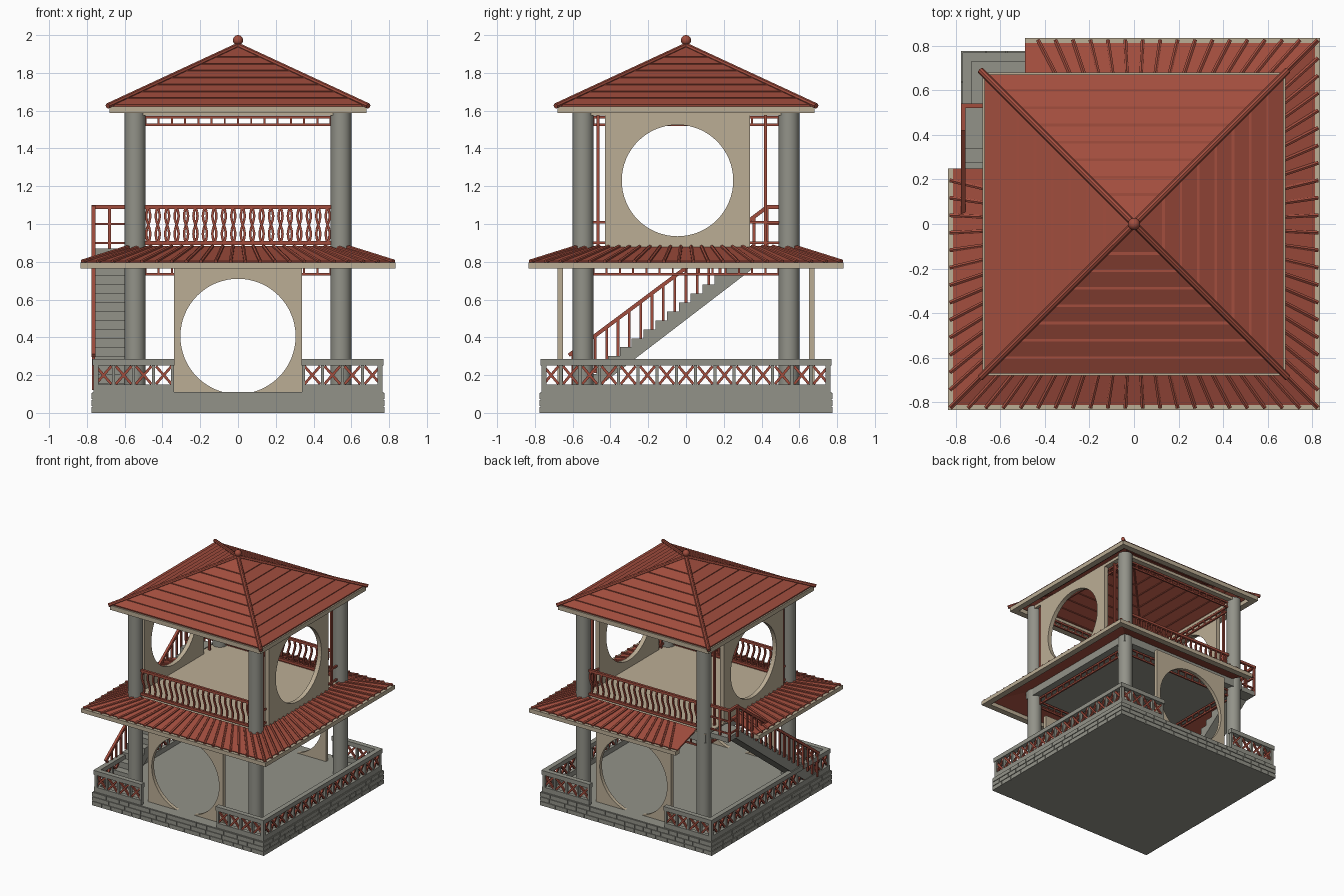
import bpy, bmesh, math, random
from mathutils import Vector, Matrix

if "Cube" in bpy.data.objects:
    bpy.data.objects.remove(bpy.data.objects["Cube"])

random.seed(4)


def material(name, rgb):
    m = bpy.data.materials.new(name)
    m.diffuse_color = (*rgb, 1)
    m.use_nodes = True
    m.node_tree.nodes["Principled BSDF"].inputs["Base Color"].default_value = m.diffuse_color
    return m


RED = material("red_timber", (0.36, 0.075, 0.048))
GREY = material("grey_stone", (0.29, 0.29, 0.25))
TAN = material("tan_plaster", (0.50, 0.42, 0.30))


def turn(k, u, d, z):
    """Point on side k (0 front, 1 right, 2 back, 3 left): u along it, d outwards."""
    return Vector([(u, -d, z), (d, u, z), (-u, d, z), (-d, -u, z)][k])


class Part:
    def __init__(self, name, mat):
        self.name, self.mat, self.bm = name, mat, bmesh.new()

    def box(self, a, b):
        a, b = Vector(a), Vector(b)
        size = [abs(c) for c in b - a]
        bmesh.ops.create_cube(self.bm, size=1, matrix=Matrix.Translation((a + b) / 2)
                              @ Matrix.Diagonal((*size, 1)))

    def side_box(self, k, u, d, z):
        self.box(turn(k, u[0], d[0], z[0]), turn(k, u[1], d[1], z[1]))

    def bar(self, p, q, w, sides=0):
        p, q = Vector(p), Vector(q)
        m = Matrix.Translation((p + q) / 2) @ (q - p).to_track_quat('Z', 'Y').to_matrix().to_4x4()
        length = (q - p).length
        if sides:
            bmesh.ops.create_cone(self.bm, cap_ends=True, segments=sides, radius1=w / 2,
                                  radius2=w / 2, depth=length, matrix=m)
        else:
            bmesh.ops.create_cube(self.bm, size=1, matrix=m @ Matrix.Diagonal((w, w, length, 1)))

    def face(self, pts):
        return self.bm.faces.new([self.bm.verts.new(p) for p in pts])

    def finish(self, smooth=False):
        bmesh.ops.recalc_face_normals(self.bm, faces=self.bm.faces)
        me = bpy.data.meshes.new(self.name)
        self.bm.to_mesh(me)
        self.bm.free()
        me.materials.append(self.mat)
        ob = bpy.data.objects.new(self.name, me)
        bpy.context.collection.objects.link(ob)
        if smooth:
            bpy.ops.object.select_all(action='DESELECT')
            ob.select_set(True)
            bpy.context.view_layer.objects.active = ob
            bpy.ops.object.shade_smooth_by_angle()
        return ob


# Stone base with irregular bricks
base = Part("stone_base", GREY)
base.box((-0.77, -0.77, 0), (0.77, 0.77, 0.11))
for k in range(4):
    for row in range(3):
        u = -0.776
        while u < 0.77:
            end = min(u + random.uniform(0.07, 0.16), 0.776)
            if end > 0.72:
                end = 0.776
            base.side_box(k, (u, end - 0.005), (0.76, 0.776), (row * 0.037, row * 0.037 + 0.032))
            u = end
base.finish()

# Columns
cols = Part("columns", GREY)
for x in (-0.545, 0.545):
    for y in (-0.545, 0.545):
        cols.bar((x, y, 0.11), (x, y, 1.6), 0.11, 24)
cols.finish(True)

# Low parapet with red crosses, open at the front and back panels
parapet, crosses = Part("parapet", GREY), Part("parapet_crosses", RED)
for k in range(4):
    for a, b, n in ([(-0.765, -0.34, 4), (0.34, 0.765, 4)] if k % 2 == 0 else [(-0.765, 0.765, 15)]):
        parapet.side_box(k, (a, b), (0.735, 0.765), (0.11, 0.15))
        parapet.side_box(k, (a - 0.005, b + 0.005), (0.73, 0.77), (0.25, 0.285))
        w = (b - a) / n
        for i in range(n + 1):
            u = min(max(a + i * w, a + 0.008), b - 0.008)
            parapet.side_box(k, (u - 0.008, u + 0.008), (0.738, 0.762), (0.15, 0.25))
        for i in range(n):
            l, r = a + i * w + 0.012, a + (i + 1) * w - 0.012
            crosses.bar(turn(k, l, 0.75, 0.153), turn(k, r, 0.75, 0.247), 0.014)
            crosses.bar(turn(k, r, 0.75, 0.153), turn(k, l, 0.75, 0.247), 0.014)
parapet.finish()
crosses.finish()


# Plaster panels with round openings
def moon_panel(name, k, u, d, z, cu, cz, r):
    p = Part(name, TAN)
    p.side_box(k, u, d, z)
    ob = p.finish()
    c = Part(name + "_cutter", TAN)
    c.bar(turn(k, cu, d[0] - 0.1, cz), turn(k, cu, d[1] + 0.1, cz), 2 * r, 64)
    cut = c.finish()
    cut.hide_render = True
    cut.hide_set(True)
    mod = ob.modifiers.new("round_opening", 'BOOLEAN')
    mod.operation, mod.object, mod.solver = 'DIFFERENCE', cut, 'EXACT'


for k, n in ((0, "front"), (2, "back")):
    moon_panel(n + "_panel", k, (-0.34, 0.34), (0.65, 0.68), (0.11, 0.775), 0, 0.405, 0.305)
for k, n, s in ((1, "right", 1), (3, "left", -1)):
    moon_panel(n + "_panel", k, (-0.43 * s, 0.34 * s), (0.545, 0.58), (0.87, 1.6), -0.045 * s, 1.23, 0.295)

# Upper floor
slab = Part("floor_slab", GREY)
slab.box((-0.59, -0.59, 0.8), (0.59, 0.59, 0.865))
slab.finish()
floor = Part("upper_floor", TAN)
floor.box((-0.59, -0.59, 0.865), (0.59, 0.59, 0.873))
floor.finish()

# Skirt roof with fanned ribs and fascia, open at the stair corner
skirt, ribs, fascia = Part("skirt_roof", RED), Part("skirt_ribs", RED), Part("skirt_fascia", TAN)
for k in range(4):
    lo, hi = (-0.25 if k == 3 else -9), (0.49 if k == 2 else 9)
    o, i = 0.81, 0.56
    skirt.face([turn(k, max(-o, lo), o, 0.798), turn(k, min(o, hi), o, 0.798),
                turn(k, min(i, hi), i, 0.877), turn(k, max(-i, lo), i, 0.877)])
    fascia.side_box(k, (max(-0.835, lo), min(0.835, hi)), (0.785, 0.835), (0.765, 0.797))
    for j in range(22):
        u = -0.81 + j * 1.62 / 21
        if lo < u < hi:
            ribs.bar(turn(k, u * 1.015, 0.825, 0.802), turn(k, u * 0.7, 0.57, 0.882), 0.02, 6)
sk = skirt.finish()
mod = sk.modifiers.new("thickness", 'SOLIDIFY')
mod.thickness, mod.offset = 0.012, 0
ribs.finish()
fascia.finish()

# Lattice friezes below both ceilings
frieze = Part("lattice_friezes", RED)
for k in range(4):
    for z0, z1 in ((0.735, 0.785), (1.525, 1.565)):
        for z in (z0, z1):
            frieze.bar(turn(k, -0.5, 0.535, z), turn(k, 0.5, 0.535, z), 0.013)
        for j in range(15):
            u = -0.49 + j * 0.07
            frieze.bar(turn(k, u, 0.535, z0), turn(k, u, 0.535, z1), 0.01)
frieze.finish()

# Balcony railings with wavy balusters, front and back
rail = Part("balcony_railings", RED)
for k in (0, 2):
    for z in (0.9, 1.09):
        rail.bar(turn(k, -0.5, 0.545, z), turn(k, 0.5, 0.545, z), 0.02)
    for j in range(20):
        u = -0.475 + j * 0.05
        pts = [turn(k, u + 0.011 * math.sin(t / 8 * 2 * math.pi), 0.545, 0.9 + t * 0.19 / 8)
               for t in range(9)]
        for p, q in zip(pts, pts[1:]):
            rail.bar(p, q, 0.013)
rail.finish()

# Posts and short rails beside the upper panels
posts = Part("side_posts", RED)
for x in (-0.55, 0.55):
    for y in (-0.465, 0.42):
        posts.bar((x, y, 0.87), (x, y, 1.575), 0.016)
    for z in (0.9, 1.01):
        posts.bar((x, -0.5, z), (x, -0.43, z), 0.014)
        if x > 0:
            posts.bar((x, 0.34, z), (x, 0.5, z), 0.014)
posts.finish()

# Stair flight and landing, one stepped profile extruded sideways
N, Y0, Y1, Z0, Z1 = 16, -0.6, 0.4, 0.11, 0.87
run, rise = (Y1 - Y0) / N, (Z1 - Z0) / N
prof = [(Y0, Z0)]
for i in range(N):
    prof += [(Y0 + i * run, Z0 + (i + 1) * rise), (Y0 + (i + 1) * run, Z0 + (i + 1) * rise)]
prof += [(0.54, Z1), (0.54, 0.83), (0.44, 0.83), (-0.5, Z0)]
stair = Part("stair", GREY)
f = stair.face([(-0.76, y, z) for y, z in prof])
ext = bmesh.ops.extrude_face_region(stair.bm, geom=[f])
bmesh.ops.translate(stair.bm, vec=(0.16, 0, 0),
                    verts=[v for v in ext["geom"] if isinstance(v, bmesh.types.BMVert)])
stair.finish()

# Stair handrail
hand = Part("stair_handrail", RED)
X = -0.765
hand.bar((X, -0.62, 0.305), (X, 0.43, 1.09), 0.02)
hand.bar((X, 0.42, 1.09), (X, 0.54, 1.09), 0.02)
hand.bar((X, 0.53, 1.09), (-0.55, 0.53, 1.09), 0.02)
for z in (0.9, 1.0):
    hand.bar((X, 0.42, z), (X, 0.53, z), 0.012)
    hand.bar((X, 0.53, z), (-0.55, 0.53, z), 0.012)
for j in range(18):
    y = -0.6 + j * 0.06
    hand.bar((X, y, 0.12 + (y + 0.6) * 0.76), (X, y, 0.32 + (y + 0.6) * 0.7476), 0.014)
for x, y in ((X, 0.43), (X, 0.53), (-0.68, 0.53)):
    hand.bar((x, y, 0.84), (x, y, 1.09), 0.016)
hand.finish()

# Main roof: eaves, shell, battens, hips and finial
eaves = Part("roof_eaves", TAN)
roof, battens, hips = Part("main_roof", RED), Part("roof_battens", RED), Part("roof_hips", RED)
for k in range(4):
    eaves.side_box(k, (-0.68, 0.68), (0.63, 0.68), (1.587, 1.622))
    eaves.side_box(k, (-0.58, 0.58), (0.53, 0.58), (1.575, 1.6))
    roof.face([turn(k, -0.67, 0.67, 1.627), turn(k, 0.67, 0.67, 1.627), (0, 0, 1.94)])
    for j in range(7):
        d = 0.13 + j * 0.078
        z = 1.94 - d / 0.67 * 0.313
        battens.bar(turn(k, -d, d, z), turn(k, d, d, z), 0.016)
    hips.bar(turn(k, 0.69, 0.69, 1.625), (0, 0, 1.945), 0.03, 8)
eaves.finish()
bmesh.ops.remove_doubles(roof.bm, verts=roof.bm.verts, dist=0.0005)
r = roof.finish()
mod = r.modifiers.new("thickness", 'SOLIDIFY')
mod.thickness, mod.offset = 0.012, 0
battens.finish()
hips.finish()
finial = Part("finial", RED)
bmesh.ops.create_uvsphere(finial.bm, u_segments=20, v_segments=12, radius=0.027,
                          matrix=Matrix.Translation((0, 0, 1.973)))
finial.finish(True)
